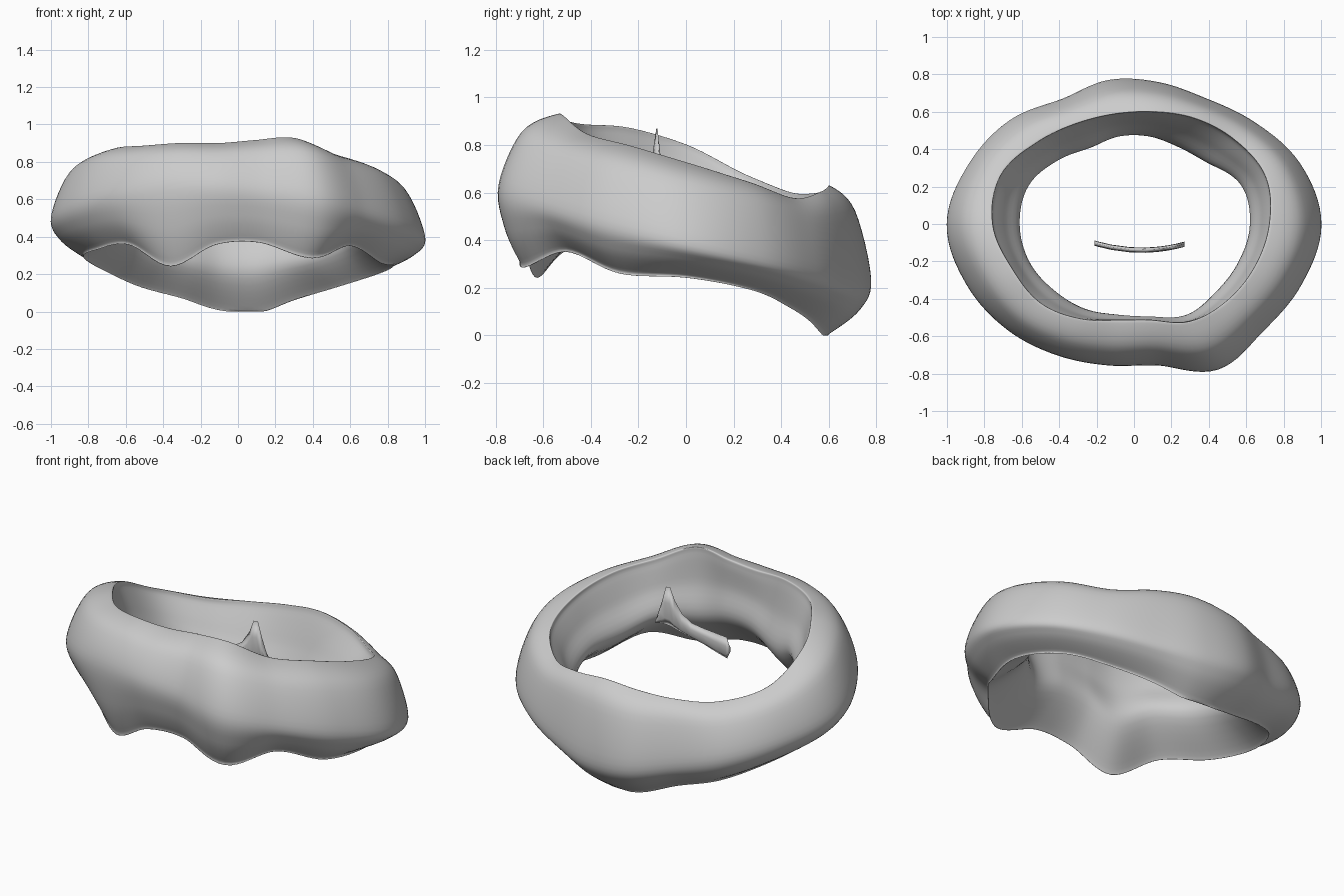
import bpy, bmesh, math

if "Cube" in bpy.data.objects:
    bpy.data.objects.remove(bpy.data.objects["Cube"])

STATIONS = 18      # one reading every 20 degrees, starting at +x
N_AROUND, N_SECTION = 144, 54

# Readings around the ring: outer, ridge and inner radius, ridge and lower-lip height
R_OUT = [1.0, .945, .845, .775, .77, .782, .772, .865, .94, 1.0, .95, .88, .81, .765, .765, .895, .895, .95]
R_TOP = [.74, .76, .71, .66, .62, .61, .63, .69, .77, .77, .71, .67, .60, .54, .54, .62, .66, .70]
R_IN = [.625, .61, .51, .475, .475, .475, .47, .53, .60, .615, .60, .56, .53, .50, .51, .57, .575, .60]
Z_TOP = [.725, .645, .575, .60, .625, .61, .595, .60, .67, .80, .87, .885, .90, .90, .915, .925, .845, .795]
Z_LOW = [.25, .20, .13, .07, .005, .02, .08, .14, .23, .30, .34, .37, .26, .37, .38, .30, .36, .27]


def periodic(values, t):
    """Closed Catmull-Rom value at parameter t (in steps)."""
    n, i = len(values), math.floor(t)
    f = t - i
    a, b, c, d = (values[(i + k) % n] for k in (-1, 0, 1, 2))
    return b + .5 * f * (c - a + f * (2*a - 5*b + 4*c - d + f * (3*(b - c) + d - a)))


def mix(a, b, f):
    return a + (b - a) * f


def section(angle):
    """Closed (radius, height) cross-section of the ring at an angle."""
    t = angle / math.tau * STATIONS
    ro, rt, ri, zt, zb = (periodic(v, t) for v in (R_OUT, R_TOP, R_IN, Z_TOP, Z_LOW))
    zo = .455 - .05 * math.cos(angle) - .22 * math.sin(angle)
    rb = mix(ri, ro, .54 - .14 * math.sin(angle))
    pts = [(rt, zt), (mix(rt, ro, .6), mix(zo, zt, .75)), (ro, zo),
           (mix(rb, ro, .75), mix(zo, zb, .55)), (rb + .01, zb + .006), (rb - .012, zb + .006),
           (ri, mix(zb, zt, .34)), (mix(ri, rt, .45), mix(zb, zt, .68)), (rt - .02, zt - .03)]
    rs, zs = zip(*pts)
    steps = [k * len(pts) / N_SECTION for k in range(N_SECTION)]
    return [(periodic(rs, s), max(0, periodic(zs, s))) for s in steps]


def loft(name, rings, closed):
    """Skin a list of equal point loops into a smooth mesh."""
    bm = bmesh.new()
    loops = [[bm.verts.new(p) for p in ring] for ring in rings]
    pairs = list(zip(loops, loops[1:])) + ([(loops[-1], loops[0])] if closed else [])
    for a, b in pairs:
        for k in range(len(a)):
            j = (k + 1) % len(a)
            bm.faces.new((a[k], a[j], b[j], b[k]))
    if not closed:
        bm.faces.new(loops[0])
        bm.faces.new(loops[-1])
    bmesh.ops.recalc_face_normals(bm, faces=bm.faces)
    mesh = bpy.data.meshes.new(name)
    bm.to_mesh(mesh)
    bm.free()
    obj = bpy.data.objects.new(name, mesh)
    bpy.context.collection.objects.link(obj)
    mesh.polygons.foreach_set("use_smooth", [True] * len(mesh.polygons))
    return obj


# Tilted, lumpy ring
angles = [math.tau * i / N_AROUND for i in range(N_AROUND)]
loft("ring_band", [[(r * math.cos(a), r * math.sin(a), z) for r, z in section(a)]
                   for a in angles], True)

# Thin curved fin floating in the opening: x, lower edge, upper edge
FIN = [(-.21, .59, .65), (-.195, .56, .685), (-.12, .565, .68), (-.02, .585, .68),
       (.06, .60, .69), (.12, .615, .73), (.165, .63, .80), (.19, .64, .87),
       (.215, .645, .87), (.24, .65, .77), (.27, .65, .67)]
fin_rings = []
for x, lo, hi in FIN:
    y = -.14 + .6 * (x - .04) ** 2
    fin_rings.append([(x, y, lo), (x, y + .014, mix(lo, hi, .2)), (x, y + .012, mix(lo, hi, .6)),
                      (x, y + .002, hi), (x, y - .012, mix(lo, hi, .6)), (x, y - .014, mix(lo, hi, .2))])
loft("inner_fin", fin_rings, False)
